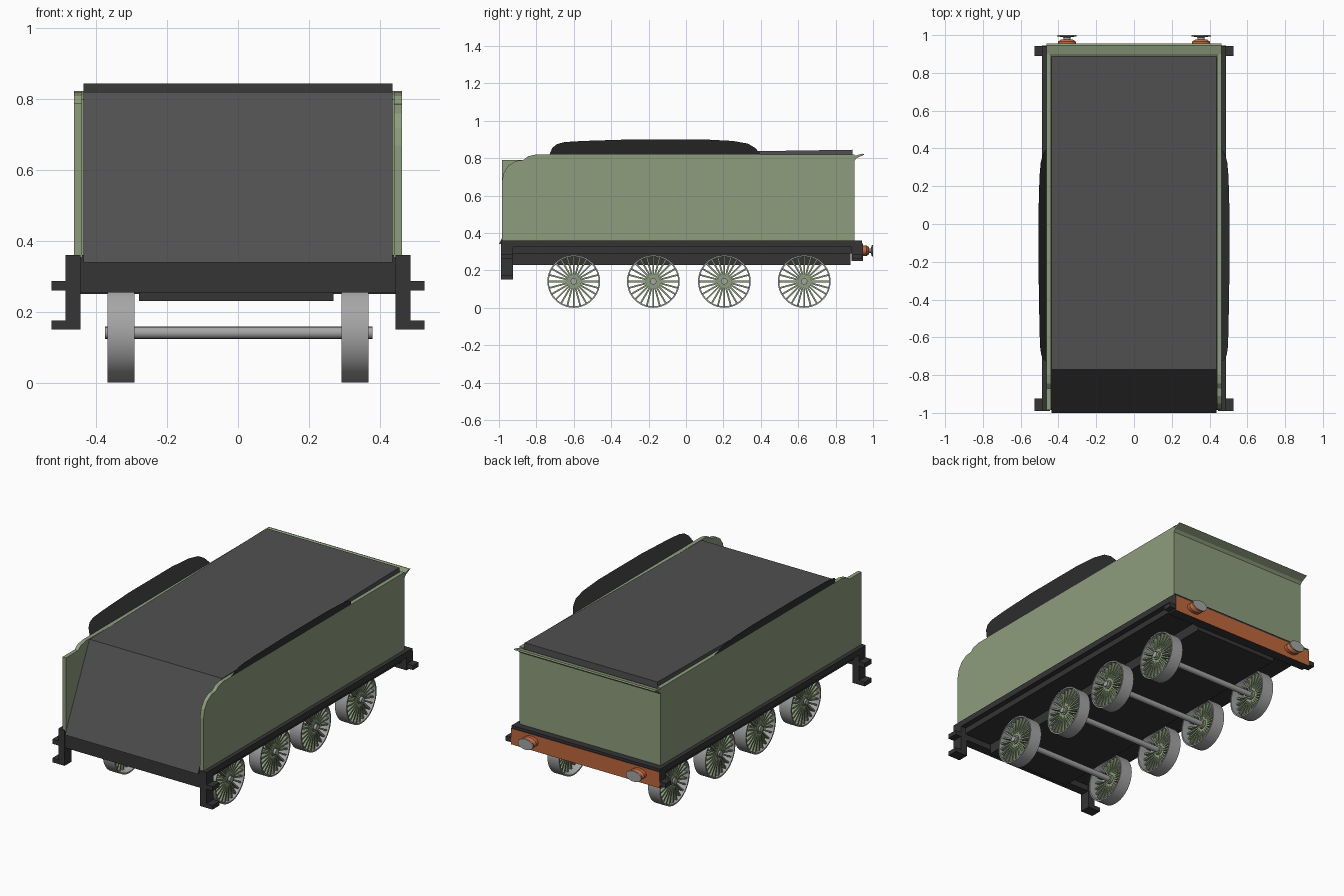
import bpy, bmesh, math
from mathutils import Matrix, Vector

if "Cube" in bpy.data.objects:
    bpy.data.objects.remove(bpy.data.objects["Cube"])


def mat(name, r, g, b):
    m = bpy.data.materials.new(name)
    m.diffuse_color = (r, g, b, 1)
    m.use_nodes = True
    m.node_tree.nodes["Principled BSDF"].inputs["Base Color"].default_value = m.diffuse_color
    return m


GREEN = mat("sage green", 0.27, 0.34, 0.205)
COAL = mat("charcoal grey", 0.08, 0.08, 0.08)
FRAME = mat("frame black", 0.035, 0.035, 0.036)
STEEL = mat("steel grey", 0.38, 0.38, 0.38)
ORANGE = mat("burnt orange", 0.52, 0.14, 0.045)


def finish(name, bm, *mats, smooth=False, normals=True):
    if normals:
        bmesh.ops.recalc_face_normals(bm, faces=bm.faces)
    me = bpy.data.meshes.new(name)
    bm.to_mesh(me)
    bm.free()
    ob = bpy.data.objects.new(name, me)
    bpy.context.collection.objects.link(ob)
    for m in mats:
        me.materials.append(m)
    if smooth:
        bpy.context.view_layer.objects.active = ob
        ob.select_set(True)
        bpy.ops.object.shade_smooth_by_angle(angle=math.radians(35))
        ob.select_set(False)
    return ob


def add_box(bm, x, y, z):
    size = Matrix.Diagonal((x[1] - x[0], y[1] - y[0], z[1] - z[0], 1))
    mid = Vector((sum(x) / 2, sum(y) / 2, sum(z) / 2))
    bmesh.ops.create_cube(bm, size=1, matrix=Matrix.Translation(mid) @ size)


def box(name, m, x, y, z):
    bm = bmesh.new()
    add_box(bm, x, y, z)
    return finish(name, bm, m)


def prism(name, m, x0, x1, profile):
    """Extrude a (y, z) profile along x."""
    bm = bmesh.new()
    f = bm.faces.new([bm.verts.new((x0, y, z)) for y, z in profile])
    ext = bmesh.ops.extrude_face_region(bm, geom=[f])["geom"]
    verts = [v for v in ext if isinstance(v, bmesh.types.BMVert)]
    bmesh.ops.translate(bm, verts=verts, vec=(x1 - x0, 0, 0))
    return finish(name, bm, m)


def lathe(name, m, profile, centre, axis, closed=False, seg=32, scale=(1, 1)):
    """Revolve (radius, distance) points about the x or y axis."""
    bm = bmesh.new()
    rings = []
    for r, d in profile:
        ring = []
        for i in range(seg):
            a = math.tau * i / seg
            u, v = r * math.cos(a) * scale[0], r * math.sin(a) * scale[1]
            p = (d, u, v) if axis == "x" else (u, d, v)
            ring.append(bm.verts.new(Vector(p) + Vector(centre)))
        rings.append(ring)
    pairs = list(zip(rings, rings[1:]))
    if closed:
        pairs.append((rings[-1], rings[0]))
    for a, b in pairs:
        for i in range(seg):
            j = (i + 1) % seg
            bm.faces.new((a[i], a[j], b[j], b[i]))
    if not closed:
        bm.faces.new(rings[0])
        bm.faces.new(rings[-1])
    return finish(name, bm, m, smooth=True)


# Coal bunker cover with sloping front
prism("bunker_cover", COAL, -0.436, 0.436,
      [(-1, 0.34), (-0.77, 0.82), (0.89, 0.845), (0.89, 0.34)])

# Side walls: square front corner on the left, rounded on the right
top = [(-0.87, 0.79), (-0.845, 0.81), (-0.80, 0.82), (0.90, 0.82), (0.90, 0.355), (-0.985, 0.355)]
prism("left_side_wall", GREEN, -0.463, -0.44, [(-0.985, 0.79)] + top)
prism("right_side_wall", GREEN, 0.44, 0.463,
      [(-0.985, 0.67), (-0.975, 0.72), (-0.95, 0.76), (-0.91, 0.785)] + top)

# Rear wall with flared top lip
prism("rear_wall", GREEN, -0.463, 0.463,
      [(0.88, 0.355), (0.90, 0.355), (0.90, 0.785), (0.912, 0.80), (0.955, 0.82),
       (0.945, 0.824), (0.90, 0.812), (0.88, 0.80)])

# Flared sheets along the wall tops, facing inward
arch = [(-0.73, 0.82), (-0.715, 0.855), (-0.69, 0.875), (-0.65, 0.886), (-0.55, 0.892),
        (-0.3, 0.9), (0.1, 0.9), (0.25, 0.892), (0.33, 0.878), (0.37, 0.855), (0.40, 0.82)]
for side, s in (("left", -1), ("right", 1)):
    bm = bmesh.new()
    f = bm.faces.new([bm.verts.new((s * (0.463 + (z - 0.82) * 0.52), y, z)) for y, z in arch])
    f.normal_update()
    if f.normal.x * s > 0:
        f.normal_flip()
    finish(side + "_coal_rail", bm, FRAME, normals=False)

# Underframe
box("running_plate", FRAME, (-0.487, 0.487), (-0.985, 0.94), (0.325, 0.36))
box("main_frame", FRAME, (-0.455, 0.455), (-0.96, 0.90), (0.29, 0.325))
box("under_tank", FRAME, (-0.28, 0.27), (-0.93, 0.88), (0.23, 0.295))
box("front_beam", FRAME, (-0.487, 0.487), (-0.985, -0.93), (0.255, 0.36))

# Rear beam: only its back face is orange
rear = bmesh.new()
add_box(rear, (-0.487, 0.487), (0.885, 0.945), (0.25, 0.345))
for f in rear.faces:
    f.material_index = int(f.calc_center_median().y > 0.94)
finish("rear_beam", rear, FRAME, ORANGE)

# Footsteps and rear corner tabs
for side, s in (("left", -1), ("right", 1)):
    bm = bmesh.new()
    for x0, x1, z in ((0.445, 0.487, (0.15, 0.36)), (0.445, 0.526, (0.15, 0.175)),
                      (0.48, 0.526, (0.26, 0.287))):
        add_box(bm, sorted((s * x0, s * x1)), (-0.99, -0.925), z)
    finish(side + "_footstep", bm, FRAME)
    box(side + "_rear_tab", FRAME, sorted((s * 0.48, s * 0.526)), (0.89, 0.942), (0.26, 0.287))

# Buffers
for side, s in (("left", -1), ("right", 1)):
    c = (s * 0.355, 0, 0.305)
    lathe(side + "_buffer_body", ORANGE, [(0.047, 0.94), (0.047, 0.965), (0.03, 0.978)],
          c, "y", scale=(1, 0.62))
    lathe(side + "_buffer_head", STEEL, [(0.018, 0.97), (0.018, 0.988), (0.052, 0.994), (0.05, 1.0)],
          c, "y", scale=(1, 0.62))

# Wheelsets
R = 0.141
for n, y in enumerate((-0.60, -0.175, 0.205, 0.632), 1):
    c = (0, y, 0.141)
    lathe(f"axle_{n}", STEEL, [(0.017, -0.375), (0.017, 0.38)], c, "x", seg=16)
    for side, s in (("left", -1), ("right", 1)):
        lathe(f"{side}_tyre_{n}", STEEL,
              [(R, s * 0.292), (R, s * 0.369), (R - 0.008, s * 0.369), (R - 0.008, s * 0.292)],
              c, "x", closed=True, seg=40)
        lathe(f"{side}_hub_{n}", GREEN, [(0.026, s * 0.315), (0.026, s * 0.365)], c, "x", seg=20)
        bm = bmesh.new()
        for k in range(24):
            part = bmesh.ops.create_cube(bm, size=1, matrix=(
                Matrix.Translation(Vector(c)) @ Matrix.Rotation(math.tau * k / 24, 4, "X")
                @ Matrix.Translation((s * 0.345, 0, 0.078))
                @ Matrix.Diagonal((0.028, 0.009, 0.115, 1))))
        finish(f"{side}_spokes_{n}", bm, GREEN)
